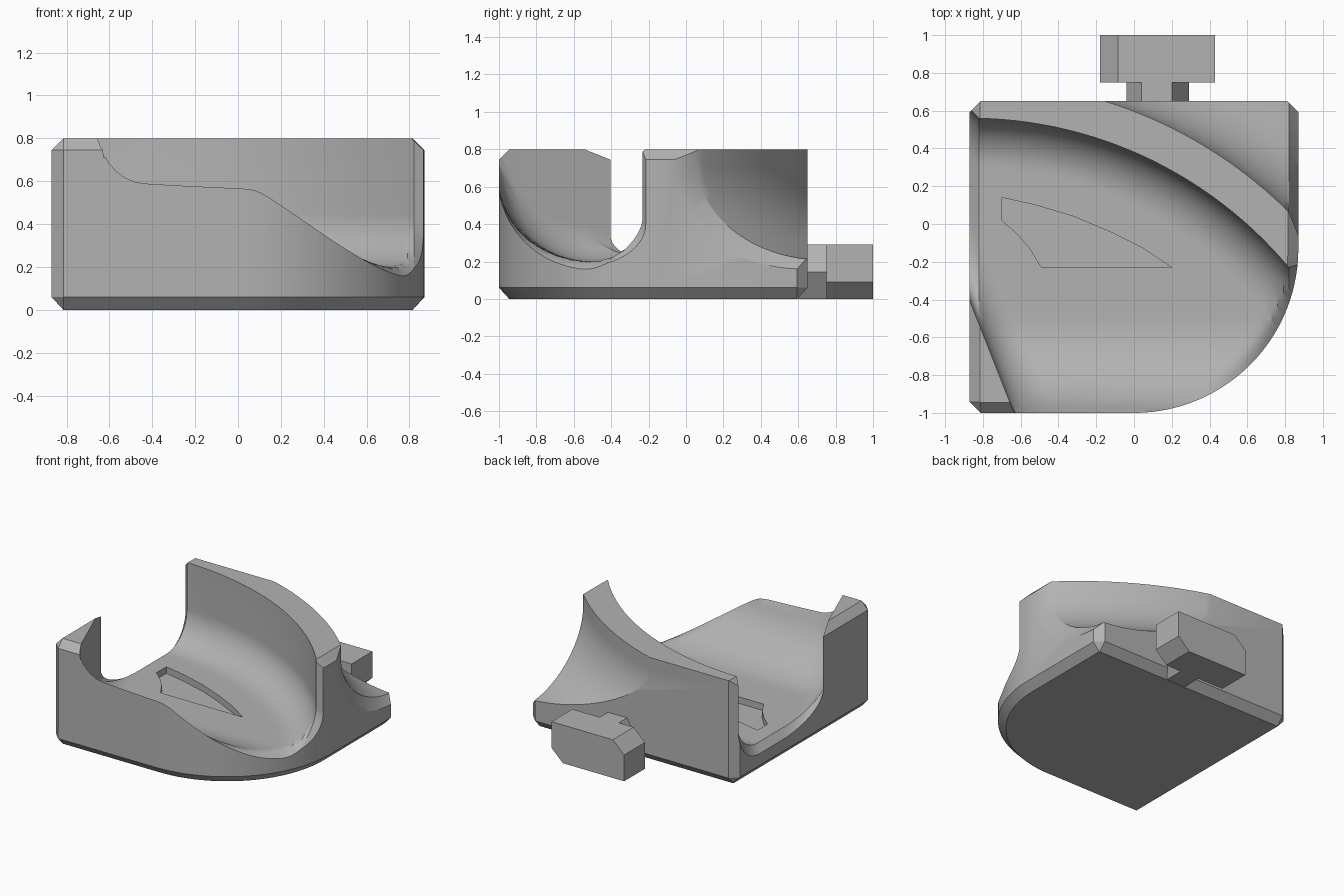
import bpy, bmesh
from math import sqrt, hypot, sin, cos, pi

cube = bpy.data.objects.get("Cube")
if cube:
    bpy.data.objects.remove(cube)

grey = bpy.data.materials.new("plain_grey")
grey.use_nodes = True
colour = (0.45, 0.45, 0.45, 1)
grey.diffuse_color = colour
grey.node_tree.nodes["Principled BSDF"].inputs["Base Color"].default_value = colour

CX, CY = -0.87, -1.64      # common centre of the curved track walls
SIDE, CH = 0.87, 0.055     # half width and chamfer size


def loft(name, rings):
    """Closed solid through rings with equal point counts."""
    bm = bmesh.new()
    loops = [[bm.verts.new(p) for p in r] for r in rings]
    n = len(loops[0])
    for a, b in zip(loops, loops[1:]):
        for i in range(n):
            j = (i + 1) % n
            bm.faces.new((a[i], a[j], b[j], b[i]))
    bm.faces.new(loops[0][::-1])
    bm.faces.new(loops[-1])
    bmesh.ops.recalc_face_normals(bm, faces=bm.faces)
    mesh = bpy.data.meshes.new(name)
    bm.to_mesh(mesh)
    bm.free()
    mesh.materials.append(grey)
    obj = bpy.data.objects.new(name, mesh)
    bpy.context.collection.objects.link(obj)
    return obj


def outline(inset, back, z):
    """Block outline with one large rounded corner and clipped other corners."""
    s, f, c = SIDE - inset, -1 + inset, CH - inset + 0.002
    pts = [(s, back - c), (s - c, back), (c - s, back), (-s, back - c),
           (-s, f + c), (c - s, f)]
    steps = 40
    for i in range(steps + 1):
        a = -pi / 2 + i * pi / 2 / steps
        pts.append((s * cos(a), -0.13 + s * sin(a)))
    return [(x, y, z) for x, y in pts]


def fillet(d, r):
    d = min(max(d, 0), r)
    return r - sqrt(max(0, r * r - (r - d) ** 2))


def flare(x):
    return max(0, abs(x) - 0.82)


def lip(x, y):
    """Chamfer depth along the open track ends."""
    if x > 0 and y < -0.13:
        q = hypot(x, y + 0.13)
        return max(0, q - 0.82) * x / q
    return flare(x)


def wall_y(x, radius):
    return CY + sqrt((radius + flare(x)) ** 2 - (x - CX) ** 2)


def post_gap(x, y):
    """Distance from the straight wall of the corner post."""
    ax, ay, bx, by = -0.86, -0.43, -0.635, -1.0
    dx, dy = bx - ax, by - ay
    return ((y - ay) * dx - (x - ax) * dy) / hypot(dx, dy)


def main_floor(x, y):
    yy = min(max(y, -1), -0.5)
    r = 0.5125
    rise = (r - sqrt(r * r - (yy + 0.5) ** 2)) * (0.95 - 0.15 * x)
    wall = 2.2 + flare(x) - hypot(x - CX, y - CY)
    return 0.2 + rise + fillet(wall, 0.25) + fillet(post_gap(x, y), 0.19) - lip(x, y)


def main_span(x):
    slope = (-1.0 + 0.43) / (-0.635 + 0.86)
    return max(-1.05, -0.43 + slope * (x + 0.86)), wall_y(x, 2.2)


def rear_floor(x, y):
    wall = hypot(x - CX, y - CY) - 2.4 + flare(x)
    return 0.21 + fillet(wall, 0.5) - flare(x)


def rear_span(x):
    return CY + sqrt((2.4 - flare(x)) ** 2 - (x - CX) ** 2), 0.8


def channel(name, x0, x1, cols, span, floor, extra):
    """Cutter made of cross-sections with a shaped underside."""
    xs = sorted({round(x0 + (x1 - x0) * i / cols, 4) for i in range(cols + 1)} | set(extra))
    rings = []
    for x in xs:
        lo, hi = span(x)
        n = 48
        ys = [lo + (hi - lo) * (1 - cos(pi * i / n)) / 2 for i in range(n + 1)]
        ring = [(x, y, floor(x, y)) for y in ys]
        rings.append(ring + [(x, hi, 1.0), (x, lo, 1.0)])
    return loft(name, rings)


def cut(target, cutter):
    cutter.hide_render = True
    mod = target.modifiers.new("cut", "BOOLEAN")
    mod.operation, mod.solver, mod.object = "DIFFERENCE", "EXACT", cutter
    bpy.context.view_layer.objects.active = target
    bpy.ops.object.modifier_apply(modifier=mod.name)
    bpy.data.objects.remove(cutter)


# Chamfered block
body = loft("track_block", [outline(CH, 0.65 - CH, 0), outline(0, 0.65, 0.06),
                            outline(0, 0.65, 0.745), outline(CH, 0.65, 0.8)])

# Main curved track and the neighbouring track behind it
cut(body, channel("main_track_cutter", -0.95, 0.95, 60, main_span, main_floor,
                  [-0.82, -0.615, 0.82]))
cut(body, channel("rear_track_cutter", -0.35, 0.95, 40, rear_span, rear_floor, [0.82]))

# Pointed recess in the track floor
mark = [(-0.7, 0.14), (-0.7, 0.02), (-0.62, -0.05), (-0.55, -0.13), (-0.49, -0.23),
        (0.2, -0.23), (0.05, -0.13), (-0.13, -0.04), (-0.32, 0.04), (-0.52, 0.1)]
cut(body, loft("recess_cutter", [[(x, y, z) for x, y in mark] for z in (0.15, 0.4)]))


# Connector at the back
def bar(name, profile, y0, y1):
    return loft(name, [[(x, y, z) for x, z in profile] for y in (y0, y1)])


bar("connector_neck", [(0.04, 0), (0.2, 0), (0.29, 0.145), (0.2, 0.29), (0.04, 0.29),
                       (-0.04, 0.145)], 0.6, 0.76)
bar("connector_head", [(-0.18, 0), (0.335, 0), (0.43, 0.09), (0.43, 0.29), (-0.085, 0.29),
                       (-0.18, 0.2)], 0.75, 1.0)

# Smooth the curved surfaces, keep edges sharp
bpy.ops.object.select_all(action="DESELECT")
body.select_set(True)
bpy.context.view_layer.objects.active = body
bpy.ops.object.shade_smooth_by_angle(angle=0.5)
